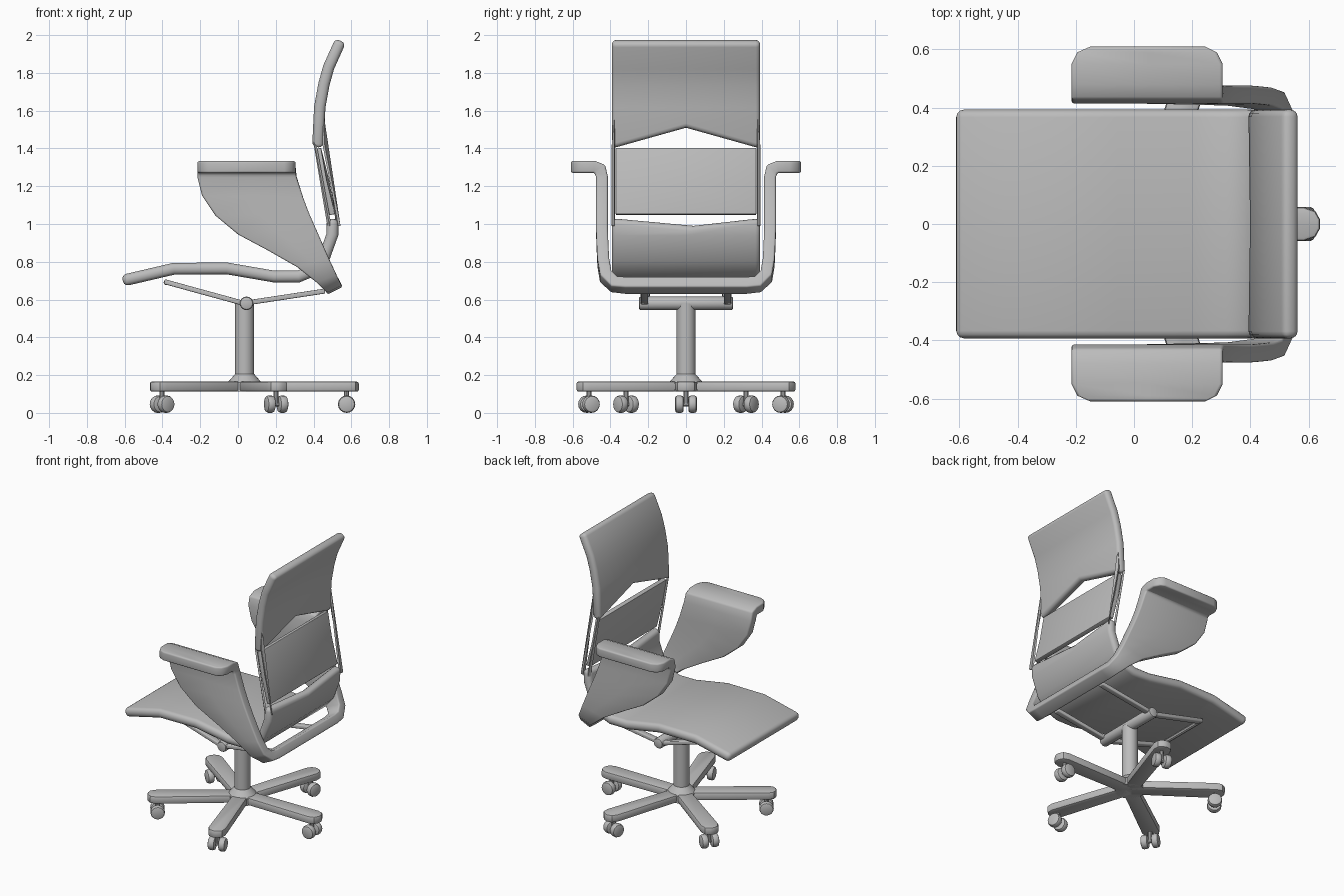
import bpy, bmesh, math
from mathutils import Matrix, Vector

if "Cube" in bpy.data.objects:
    bpy.data.objects.remove(bpy.data.objects["Cube"])

GREY = (0.5, 0.5, 0.5, 1)
grey = bpy.data.materials.new("plain_grey")
grey.use_nodes = True
grey.diffuse_color = GREY
grey.node_tree.nodes["Principled BSDF"].inputs["Base Color"].default_value = GREY


def finish(name, bm, bevel=0, thickness=0, segments=2, smooth=35):
    """Turn a bmesh into a finished object with its modifiers applied."""
    bmesh.ops.recalc_face_normals(bm, faces=bm.faces)
    mesh = bpy.data.meshes.new(name)
    bm.to_mesh(mesh)
    bm.free()
    mesh.materials.append(grey)
    ob = bpy.data.objects.new(name, mesh)
    bpy.context.collection.objects.link(ob)
    if thickness:
        mod = ob.modifiers.new("Thickness", 'SOLIDIFY')
        mod.thickness, mod.offset = thickness, 0
        mod.use_even_offset = True
    if bevel:
        mod = ob.modifiers.new("Rounding", 'BEVEL')
        mod.width, mod.segments = bevel, segments
        mod.limit_method, mod.angle_limit = 'ANGLE', math.radians(50)
    bpy.ops.object.select_all(action='DESELECT')
    ob.select_set(True)
    bpy.context.view_layer.objects.active = ob
    bpy.ops.object.convert(target='MESH')
    bpy.ops.object.shade_smooth_by_angle(angle=math.radians(smooth))
    return ob


def sheet(name, rows, thickness, bevel):
    """Skin rows of points, then thicken and round the sheet."""
    bm = bmesh.new()
    grid = [[bm.verts.new(p) for p in row] for row in rows]
    for a, b in zip(grid, grid[1:]):
        for i in range(len(a) - 1):
            bm.faces.new((a[i], a[i + 1], b[i + 1], b[i]))
    return finish(name, bm, bevel, thickness, 3, 50)


def rod(bm, a, b, r1, r2=None, sides=16):
    a, b = Vector(a), Vector(b)
    turn = (b - a).to_track_quat('Z', 'Y').to_matrix().to_4x4()
    bmesh.ops.create_cone(bm, cap_ends=True, segments=sides, radius1=r1,
                          radius2=r1 if r2 is None else r2, depth=(b - a).length,
                          matrix=Matrix.Translation((a + b) / 2) @ turn)


def across(profile, half):
    return [[(x, y, z) for y in (-half, 0, half)] for x, z in profile]


HALF = 0.393

# Seat shell curving up into the lower back, with a dipped top edge
seat = across([(-0.61, 0.70), (-0.34, 0.763), (-0.06, 0.765), (0.19, 0.722),
               (0.32, 0.722), (0.40, 0.755), (0.455, 0.82), (0.50, 0.945),
               (0.50, 1.03)], HALF)
seat[-1][1] = (0.503, 0.04, 0.99)
sheet("seat_shell", seat, 0.062, 0.026)

# Upper back with a notched lower edge
upper = across([(0.422, 1.40), (0.433, 1.62), (0.455, 1.74), (0.48, 1.83),
                (0.543, 1.97)], HALF)
upper[0][1] = (0.428, 0, 1.51)
sheet("upper_back", upper, 0.06, 0.024)

# Middle back panel, slightly creased
middle = across([(0.425, 1.40), (0.455, 1.23), (0.50, 1.05)], 0.372)
middle[1][1] = (0.468, 0, 1.23)
sheet("middle_back", middle, 0.03, 0.004)

# Thin side slats joining the lower and upper back
for side in (-1, 1):
    for n, (bottom, top) in enumerate(((0.478, 0.403), (0.525, 0.445))):
        sheet(f"back_slat_{n}", [
            [(bottom, side * 0.378, 0.99), (bottom + 0.012, side * 0.39, 0.99)],
            [(top, side * 0.378, 1.60 if n else 1.44),
             (top + 0.008, side * 0.39, 1.42)]], 0.012, 0)

# Arm band: y, front edge (x, z), back edge (x, z), from pad to below the back
ARM = [(0.61, (-0.15, 1.302), (0.245, 1.302)),
       (0.59, (-0.195, 1.302), (0.285, 1.302)),
       (0.55, (-0.215, 1.302), (0.305, 1.302)),
       (0.485, (-0.215, 1.302), (0.305, 1.302)),
       (0.455, (-0.215, 1.29), (0.305, 1.29)),
       (0.445, (-0.215, 1.25), (0.31, 1.25)),
       (0.445, (-0.19, 1.15), (0.345, 1.14)),
       (0.445, (-0.12, 1.045), (0.375, 1.06)),
       (0.445, (0.0, 0.945), (0.41, 0.98)),
       (0.442, (0.16, 0.86), (0.445, 0.90)),
       (0.438, (0.31, 0.775), (0.48, 0.82)),
       (0.425, (0.41, 0.70), (0.515, 0.745)),
       (0.38, (0.455, 0.662), (0.535, 0.70)),
       (0.32, (0.46, 0.655), (0.54, 0.695))]


def arm_row(y, front, back):
    mid = [(f + b) / 2 for f, b in zip(front, back)]
    return [(x, y, z) for x, z in (front, mid, back)]


rows = [arm_row(*r) for r in ARM]
rows += [[(x, -y, z) for x, y, z in row] for row in reversed(rows)]
sheet("arm_band", rows, 0.062, 0.016)

# Support frame under the seat
bm = bmesh.new()
rod(bm, (0.045, -0.25, 0.58), (0.045, 0.25, 0.58), 0.036)
finish("frame_crossbar", bm, 0.012)
for side in (-1, 1):
    sheet("frame_rail", [
        [(x, side * (y - 0.02), z), (x, side * (y + 0.02), z)]
        for x, y, z in ((-0.39, 0.2, 0.695), (0.03, 0.22, 0.58),
                        (0.46, 0.22, 0.645))], 0.026, 0.006)
bm = bmesh.new()
rod(bm, (-0.38, -0.2, 0.69), (-0.38, 0.2, 0.69), 0.014, sides=8)
finish("frame_front_bar", bm)

# Column with a flared foot
CX = 0.035
bm = bmesh.new()
rod(bm, (CX, 0, 0.12), (CX, 0, 0.58), 0.051, sides=24)
rod(bm, (CX, 0, 0.155), (CX, 0, 0.205), 0.095, 0.051, 24)
rod(bm, (CX, 0, 0.112), (CX, 0, 0.16), 0.095, sides=24)
finish("column", bm)

# Five legs, each with a twin-wheel caster
for k in range(5):
    spin = Matrix.Translation((CX, 0, 0)) @ Matrix.Rotation(math.tau * k / 5, 4, 'Z')
    bm = bmesh.new()
    outline = [(0, -0.05), (0.55, -0.058), (0.588, -0.045), (0.605, -0.015)]
    outline += [(x, -y) for x, y in reversed(outline)]
    face = bm.faces.new([bm.verts.new((x, y, 0.112)) for x, y in outline])
    top = bmesh.ops.extrude_face_region(bm, geom=[face])["geom"]
    bmesh.ops.translate(bm, vec=(0, 0, 0.054),
                        verts=[v for v in top if isinstance(v, bmesh.types.BMVert)])
    bm.transform(spin)
    finish(f"leg_{k + 1}", bm, 0.012)

    bm = bmesh.new()
    rod(bm, (0.54, 0, 0.05), (0.54, 0, 0.115), 0.014, sides=10)
    rod(bm, (0.54, -0.03, 0.046), (0.54, 0.03, 0.046), 0.012, sides=10)
    bm.transform(spin)
    finish(f"caster_stem_{k + 1}", bm)
    for side in (-1, 1):
        bm = bmesh.new()
        rod(bm, (0.54, side * 0.012, 0.046), (0.54, side * 0.058, 0.046), 0.046)
        bm.transform(spin)
        finish(f"caster_wheel_{k + 1}", bm, 0.014)
